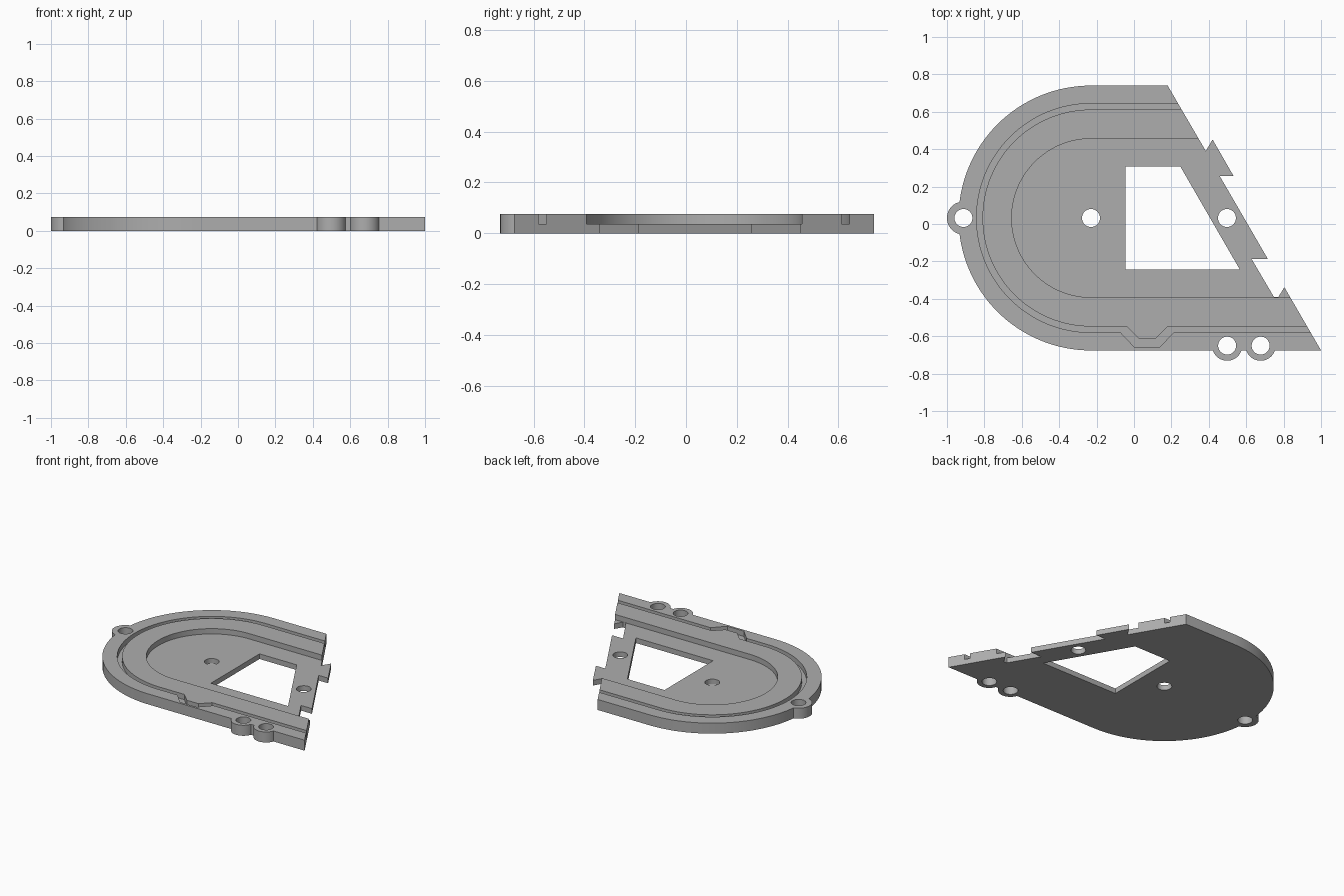
import bpy, bmesh, math

if "Cube" in bpy.data.objects:
    bpy.data.objects.remove(bpy.data.objects["Cube"], do_unlink=True)

THICK, FLOOR = 0.075, 0.037      # plate height, recess floor height
CX, CY = -0.23, 0.032            # centre of the rounded end
HOLE_R = 0.048

grey = bpy.data.materials.new("plain grey")
grey.use_nodes = True
grey.diffuse_color = (0.42, 0.42, 0.42, 1)
grey.node_tree.nodes["Principled BSDF"].inputs["Base Color"].default_value = (0.42, 0.42, 0.42, 1)


def prism(name, points, z0, z1):
    """Extrude a flat outline from z0 to z1."""
    bm = bmesh.new()
    face = bm.faces.new([bm.verts.new((x, y, z0)) for x, y in points])
    top = bmesh.ops.extrude_face_region(bm, geom=[face])["geom"]
    for v in top:
        if isinstance(v, bmesh.types.BMVert):
            v.co.z = z1
    bmesh.ops.recalc_face_normals(bm, faces=bm.faces)
    mesh = bpy.data.meshes.new(name)
    bm.to_mesh(mesh)
    bm.free()
    mesh.materials.append(grey)
    obj = bpy.data.objects.new(name, mesh)
    bpy.context.collection.objects.link(obj)
    return obj


def circle(x, y, r, n=48):
    return [(x + r * math.cos(2 * math.pi * i / n), y + r * math.sin(2 * math.pi * i / n))
            for i in range(n)]


def half_round(r, n=64):
    """Rounded left end, from the back (top) round to the front (bottom)."""
    return [(CX + r * math.cos(a), CY + r * math.sin(a))
            for a in (math.pi * (0.5 + i / n) for i in range(n + 1))]


def combine(target, tool, operation):
    mod = target.modifiers.new(operation.lower(), "BOOLEAN")
    mod.operation, mod.solver, mod.object = operation, "EXACT", tool
    bpy.context.view_layer.objects.active = target
    bpy.ops.object.modifier_apply(modifier=mod.name)
    bpy.data.objects.remove(tool, do_unlink=True)


# Plate outline: rounded left end, slanted right edge with teeth and notches
slanted_edge = [(1.0, -0.676), (0.804, -0.338), (0.772, -0.39), (0.748, -0.39),
                (0.628, -0.186), (0.715, -0.186), (0.458, 0.257), (0.532, 0.257),
                (0.42, 0.452), (0.384, 0.39), (0.18, 0.74)]
plate = prism("base_plate", half_round(0.708) + slanted_edge, 0, THICK)

# Screw ears
ears = [(-0.912, CY, 0.088), (0.498, -0.65, 0.081), (0.677, -0.65, 0.081)]
for x, y, r in ears:
    combine(plate, prism("screw_ear", circle(x, y, r), 0, THICK), "UNION")

# Wide recess, open on the slanted edge
combine(plate, prism("recess", half_round(0.424) + [(1.2, CY - 0.424), (1.2, CY + 0.424)],
                     FLOOR, 0.2), "DIFFERENCE")

# Narrow seal groove with a small jog at the front
outer_jog = [(-0.072, -0.58), (0.004, -0.66), (0.136, -0.66), (0.212, -0.58), (1.2, -0.58)]
inner_jog = [(-0.04, -0.548), (0.024, -0.612), (0.116, -0.612), (0.18, -0.548), (1.2, -0.548)]
outer = [(1.2, CY + 0.612)] + half_round(0.612) + outer_jog
inner = [(1.2, CY + 0.58)] + half_round(0.58) + inner_jog
combine(plate, prism("groove", outer + inner[::-1], FLOOR, 0.2), "DIFFERENCE")

# Window and screw holes through the plate
window = [(-0.045, 0.307), (-0.045, -0.242), (0.565, -0.242), (0.248, 0.307)]
combine(plate, prism("window", window, -0.1, 0.2), "DIFFERENCE")
for x, y in [e[:2] for e in ears] + [(CX, CY), (0.497, CY)]:
    combine(plate, prism("screw_hole", circle(x, y, HOLE_R), -0.1, 0.2), "DIFFERENCE")

# Smooth the curved walls, keep the corners sharp
bpy.ops.object.select_all(action="DESELECT")
plate.select_set(True)
bpy.context.view_layer.objects.active = plate
bpy.ops.object.shade_smooth_by_angle(angle=math.radians(30))
